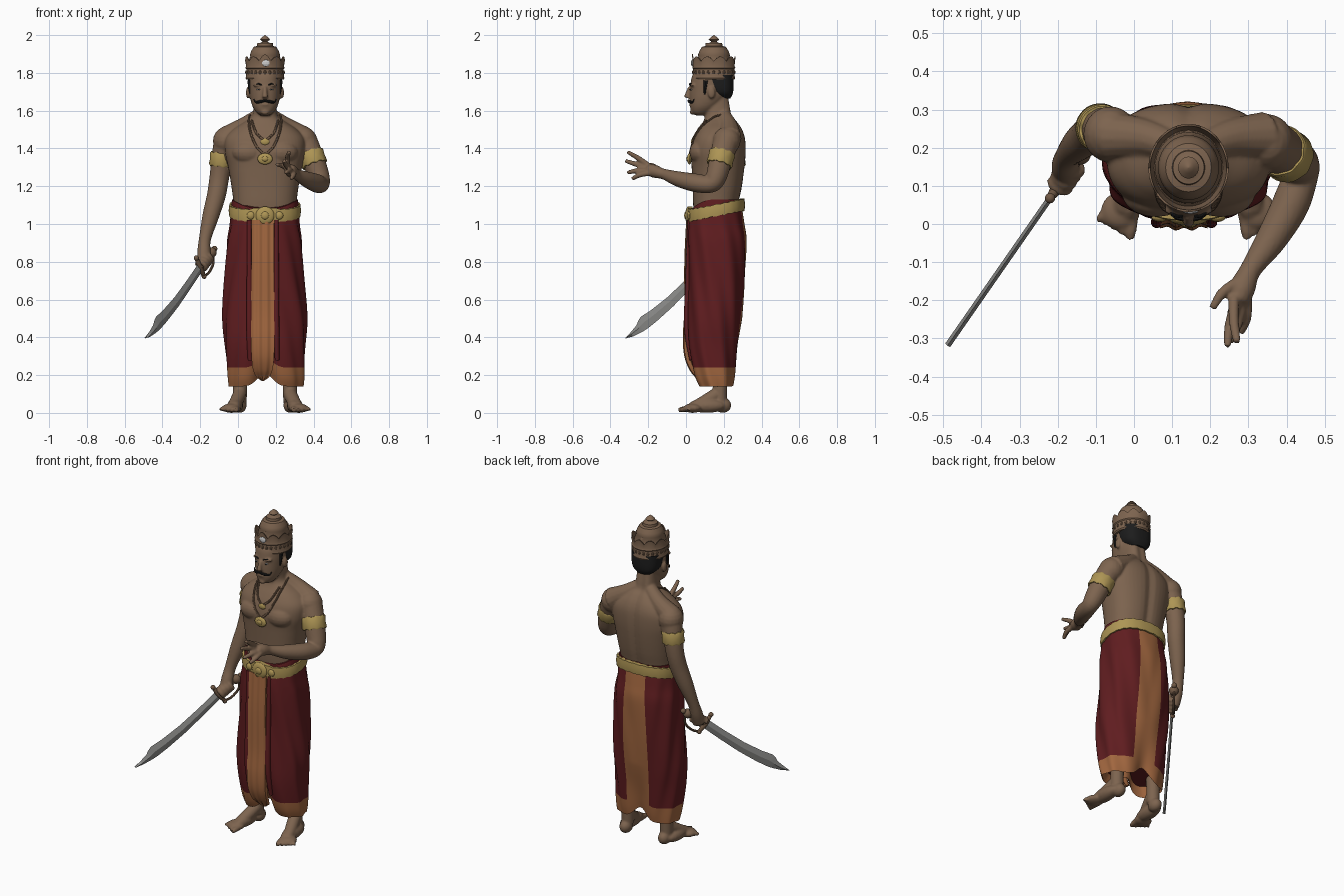
import bpy, bmesh, math
from mathutils import Vector, Matrix

CX = 0.143
def mat(name, r, g, b):
    m = bpy.data.materials.new(name)
    m.diffuse_color = (r, g, b, 1)
    return m
SKIN = mat("brown skin", .205, .127, .078)
RED = mat("dark red cloth", .115, .012, .014)
ORANGE = mat("orange border", .36, .135, .05)
GOLD = mat("gold", .42, .30, .09)
HAIR = mat("black hair", .012, .012, .012)
STEEL = mat("steel", .29, .29, .28)
BRONZE = mat("bronze", .165, .10, .06)
WHITE = mat("white", .6, .6, .6)

# ---------- helpers ----------
def spline(pts, k=6):
    pts = [Vector(p) for p in pts]
    out = []
    for i in range(len(pts) - 1):
        a, b, c, d = pts[max(i - 1, 0)], pts[i], pts[i + 1], pts[min(i + 2, len(pts) - 1)]
        for s in range(k):
            t = s / k
            out.append(.5 * (2 * b + (c - a) * t + (2 * a - 5 * b + 4 * c - d) * t * t + (3 * b - a - 3 * c + d) * t ** 3))
    return out + [pts[-1]]

def at(rows, z):
    rows = sorted(rows, key=lambda r: r[0])
    if z <= rows[0][0]: return rows[0]
    for a, b in zip(rows, rows[1:]):
        if z <= b[0]: return a.lerp(b, (z - a[0]) / max(b[0] - a[0], 1e-9))
    return rows[-1]

def skin(bm, rings, cap=True, rule=None):
    vs = [[bm.verts.new(p) for p in r] for r in rings]
    n = len(vs[0])
    for i in range(len(vs) - 1):
        for j in range(n):
            f = bm.faces.new((vs[i][j], vs[i][(j + 1) % n], vs[i + 1][(j + 1) % n], vs[i + 1][j]))
            if rule: f.material_index = rule(i, j)
    if cap:
        bm.faces.new(vs[0][::-1]); bm.faces.new(vs[-1])

def oval(cx, cy, rx, ry, e, a):
    c, s = math.cos(a), math.sin(a)
    return (cx + rx * math.copysign(abs(c) ** (2 / e), c), cy + ry * math.copysign(abs(s) ** (2 / e), s))

def loft(bm, rows, e=2.2, n=48, groove=0):
    # rows: z, front y, back y, half width; groove hollows the spine
    rings = []
    for r in spline(rows, 5):
        pts = [oval(CX, (r[1] + r[2]) / 2, r[3], (r[2] - r[1]) / 2, e, j * math.tau / n) for j in range(n)]
        rings.append([(x, y - (groove * math.exp(-((x - CX) / .025) ** 2) if y > .18 else 0), r[0]) for x, y in pts])
    skin(bm, rings)

def tube(bm, pts, n=14, k=6):
    P = spline(pts, k)
    rings, prev, u = [], None, None
    for i, p in enumerate(P):
        t = (P[min(i + 1, len(P) - 1)] - P[max(i - 1, 0)]).to_3d().normalized()
        u = t.orthogonal().normalized() if prev is None else prev.rotation_difference(t) @ u
        prev, v = t, t.cross(u)
        rings.append([p.to_3d() + (u * math.cos(a) + v * math.sin(a)) * p[3] for a in [j * math.tau / n for j in range(n)]])
    skin(bm, rings)

def ball(bm, c, r, seg=20):
    bmesh.ops.create_uvsphere(bm, u_segments=seg, v_segments=max(seg // 2, 4), radius=1,
        matrix=Matrix.Translation(c) @ Matrix.Diagonal((*r, 1)))

def lathe(bm, prof, cy, sy, n=60):
    # profile: radius, z, petal weight
    rings = []
    for r, z, w in prof:
        ring = []
        for j in range(n):
            a = j * math.tau / n
            front = math.exp(-((a - 1.5 * math.pi) / .25) ** 2)
            ring.append((CX + r * math.cos(a), cy + r * sy * math.sin(a), z + w * (.025 * abs(math.cos(5 * (a + math.pi / 2))) + .012 * front)))
        rings.append(ring)
    skin(bm, rings)

def done(name, bm, *mats, angle=40):
    bmesh.ops.recalc_face_normals(bm, faces=bm.faces[:])
    me = bpy.data.meshes.new(name)
    bm.to_mesh(me); bm.free()
    for m in mats: me.materials.append(m)
    o = bpy.data.objects.new(name, me)
    bpy.context.collection.objects.link(o)
    bpy.ops.object.select_all(action='DESELECT')
    o.select_set(True)
    bpy.context.view_layer.objects.active = o
    bpy.ops.object.shade_smooth_by_angle(angle=math.radians(angle))
    return o

# ---------- body, blended into one skin ----------
TORSO = [(1.0, .05, .27, .165), (1.1, .038, .278, .166), (1.2, .035, .298, .178), (1.3, .03, .312, .195), (1.38, .025, .318, .212),
         (1.45, .04, .315, .21), (1.5, .065, .3, .17), (1.54, .09, .275, .11), (1.57, .1, .25, .07), (1.62, .1, .24, .06), (1.68, .1, .23, .058)]
bm = bmesh.new()
loft(bm, TORSO, 2.4, groove=.012)
loft(bm, [(1.575, .05, .11, .025), (1.59, .03, .135, .045), (1.62, .022, .17, .065), (1.66, .02, .21, .077),
          (1.70, .02, .235, .082), (1.75, .025, .245, .085), (1.80, .04, .24, .08), (1.85, .09, .19, .04)])
tube(bm, [(CX, .02, 1.725, .009), (CX, .01, 1.695, .012), (CX, .004, 1.668, .016)])       # nose
ball(bm, (CX, .024, 1.632), (.022, .008, .007))                                          # lips
ball(bm, (CX, .034, 1.592), (.022, .014, .014))                                          # chin
for s in (-1, 1):
    ball(bm, (CX + s * .035, .036, 1.735), (.03, .014, .009))                            # brow
    ball(bm, (CX + s * .09, .135, 1.695), (.011, .02, .032))                             # ear
    ball(bm, (CX + s * .085, .08, 1.38), (.09, .062, .065))                              # chest
    tube(bm, [(CX + s * .035, .2, 1.57, .04), (CX + s * .11, .225, 1.515, .05), (CX + s * .2, .23, 1.455, .065)])
    # foot and ankle
    def q(x, y, z): return (CX - s * (CX - x), y, z)
    tube(bm, [(*q(.01, .18, .35), .05), (*q(.01, .18, .18), .04), (*q(.01, .18, .06), .037)])
    tube(bm, [(*q(.01, .165, .1), .036), (*q(-.01, .1, .06), .035), (*q(-.03, .04, .032), .028)])
    ball(bm, q(.01, .195, .04), (.036, .045, .04))
    ball(bm, q(-.015, .11, .038), (.042, .1, .038))
    ball(bm, q(-.035, .035, .025), (.052, .05, .025))
    for i in range(5):
        tube(bm, [(*q(-.002 - .018 * i, .03, .022), .015), (*q(-.008 - .02 * i, -.012 + .007 * i, .02), .016 - .0012 * i),
                  (*q(-.01 - .02 * i, -.04 + .013 * i, .014), .011)], 10, 3)
# lowered arm with gripping fist
D = Vector((-.32, -.46, -.415)).normalized()
H = Vector((-.17, .14, .81)) + D * .02
W = (Vector((0, 0, 1)) - D * D.z).normalized()
S = D.cross(W)
def sw(u, v, h=0): return H + D * u + W * v + S * h
tube(bm, [(-.06, .235, 1.445, .068), (-.085, .25, 1.34, .057), (-.1, .25, 1.24, .052), (-.115, .235, 1.15, .05),
          (-.145, .21, 1.04, .044), (-.175, .178, .92, .032), (-.18, .155, .85, .036), (-.178, .13, .785, .036)], 20)
ball(bm, (-.062, .235, 1.44), (.071, .074, .074))
for i in range(4):
    u = -.036 + .023 * i
    tube(bm, [(*sw(u, .026 * math.sin(a), .026 * math.cos(a)), .0125) for a in [.2 + k * .75 for k in range(7)]], 10, 3)
# raised arm with open hand
tube(bm, [(.35, .215, 1.445, .068), (.395, .185, 1.345, .062), (.43, .16, 1.25, .055), (.437, .13, 1.212, .047),
          (.41, .05, 1.218, .049), (.36, -.04, 1.238, .041), (.312, -.11, 1.262, .029), (.295, -.14, 1.27, .029)], 20)
ball(bm, (.348, .215, 1.44), (.071, .074, .074))
tube(bm, [(.3, -.13, 1.268, .028), (.283, -.17, 1.28, .035), (.272, -.205, 1.29, .027)])
for a, b, c in [((.262, -.195, 1.308), (.262, -.255, 1.35), (.27, -.31, 1.382)), ((.268, -.2, 1.295), (.25, -.27, 1.318), (.245, -.322, 1.335)),
                ((.282, -.2, 1.28), (.272, -.26, 1.282), (.252, -.31, 1.272)), ((.295, -.19, 1.27), (.295, -.245, 1.26), (.28, -.285, 1.238)),
                ((.275, -.15, 1.29), (.232, -.18, 1.31), (.205, -.222, 1.315))]:
    tube(bm, [(*a, .015), (*b, .014), (*c, .0105)], 10, 4)
body = done("body", bm, SKIN, angle=180)
m = body.modifiers.new("blend", 'REMESH')
m.mode, m.voxel_size, m.use_smooth_shade = 'VOXEL', .006, True
m = body.modifiers.new("soften", 'SMOOTH')
m.factor, m.iterations = .5, 4

# ---------- face details and hair ----------
bm = bmesh.new()
loft(bm, [(1.665, .165, .235, .045), (1.69, .13, .247, .075), (1.725, .108, .252, .087), (1.79, .09, .252, .092)], 2.5)
for s in (-1, 1):
    tube(bm, [(CX + s * .081, .105, 1.76, .012), (CX + s * .08, .1, 1.71, .008), (CX + s * .077, .1, 1.685, .004)], 8)
    tube(bm, [(CX + s * .016, .02, 1.735, .003), (CX + s * .035, .022, 1.742, .004), (CX + s * .056, .04, 1.735, .002)], 8)
    tube(bm, [(CX, .013, 1.653, .006), (CX + s * .03, .02, 1.647, .008), (CX + s * .05, .034, 1.645, .005), (CX + s * .06, .042, 1.662, .002)], 8)
    ball(bm, (CX + s * .034, .0225, 1.712), (.005, .003, .004), 10)
done("hair_and_moustache", bm, HAIR)
bm = bmesh.new()
for s in (-1, 1): ball(bm, (CX + s * .034, .028, 1.712), (.011, .006, .004), 12)
done("eye_whites", bm, WHITE)

# ---------- crown ----------
bm = bmesh.new()
lathe(bm, [(.099, 1.764, 0), (.103, 1.772, 0), (.1, 1.784, 0), (.099, 1.82, 0), (.104, 1.826, 0), (.1, 1.836, 0),
           (.105, 1.862, 1), (.1, 1.862, 1), (.09, 1.8, 0)], .147, 1.1)
lathe(bm, [(.09, 1.79, 0), (.088, 1.86, 0), (.078, 1.888, 0), (.08, 1.894, 0), (.073, 1.915, 0), (.06, 1.938, 0), (.043, 1.942, 0),
           (.041, 1.957, 0), (.02, 1.96, 0), (.013, 1.966, 0), (.027, 1.976, 0), (.014, 1.99, 0), (.001, 2.0, 0)], .148, 1.06, 40)
for i in range(24):
    a = i * math.tau / 24
    ball(bm, (CX + .098 * math.cos(a), .147 + .108 * math.sin(a), 1.803), (.008, .008, .011), 8)
done("crown", bm, SKIN)
bm = bmesh.new()
ball(bm, (CX + .005, .033, 1.852), (.022, .007, .018), 10)
done("crown_gem", bm, WHITE, angle=10)

# ---------- wrapped lower garment ----------
SK = spline([(1.13, -.032, .318, .03, .29), (1.0, -.042, .325, .012, .308), (.9, -.058, .338, .008, .32), (.7, -.07, .348, .008, .312),
             (.5, -.078, .362, .008, .295), (.35, -.068, .355, .01, .28), (.2, -.053, .35, .035, .265), (.14, -.045, .343, .06, .255)], 6)
N, M = 120, 60
def skirt_ring(zn, grow=0, fold=1):
    _, x0, x1, y0, y1 = at(SK, zn)
    cx, cy = (x0 + x1) / 2, (y0 + y1) / 2
    low = min(max((.5 - zn) / .35, 0), 1)
    ring = []
    for j in range(N):
        a = j * math.tau / N
        b = abs((a + math.pi / 2 + math.pi) % math.tau - math.pi)       # angle away from the front
        f = 1 + fold * .03 * math.sin(9 * b + 11 * zn) * min(1, (1.13 - zn) * 5)
        x, y = oval(cx, cy, ((x1 - x0) / 2 + grow) * f, ((y1 - y0) / 2 + grow) * (1 + (f - 1) * .6), 2.4, a)
        mid = math.exp(-((x - CX) / .055) ** 2) * low
        y = cy + (y - cy) * (1 - mid * (.5 if y < cy else .12))
        dip = max(0, (zn - 1.05) / .08) * .05 * max(0, -math.sin(a)) ** 2 * fold
        ring.append(Vector((x, y, zn + .07 * mid - dip)))
    return ring
bm = bmesh.new()
rings = [skirt_ring(1.13 - .99 * i / M) for i in range(M + 1)]
rings.append([Vector((p.x * .85 + CX * .15, p.y * .85 + .024, p.z + .06)) for p in rings[-1]])
skin(bm, rings, True, lambda i, j: 1 if i >= M - 6 or abs(j + .5 - N / 4) < 6 else 0)
done("draped_skirt", bm, RED, ORANGE)

# front hanging panel: z, y, half width
bm = bmesh.new()
rows = spline([(1.02, .004, .059), (.8, -.006, .059), (.55, -.006, .062), (.4, -.014, .062), (.3, -.006, .06), (.23, .02, .052), (.19, .05, .034), (.17, .065, .006)], 5)
rings = []
for z, y, w in rows:
    front = [(CX - .012 + w * t, y + .004 * math.cos(t * 9) + .006 * t * t, z) for t in [k / 8 - 1 for k in range(17)]]
    rings.append(front + [(p[0], p[1] + .022, z) for p in front[::-1]])
skin(bm, rings)
done("front_panel", bm, ORANGE)
bm = bmesh.new()
for x in (.06, .203):
    tube(bm, [(x, .02, 1.02, .012), (x, .01, .7, .014), (x, .006, .45, .016), (x + .004, .03, .28, .012)], 10)
done("panel_pleats", bm, RED)

# ---------- belt ----------
bm = bmesh.new()
base = skirt_ring(1.05, 0, 0)
rings = [[] for _ in range(5)]
for j, p in enumerate(base):
    out = (p - Vector((CX, .158, 0))); out.z = 0; out.normalize()
    zc = 1.044 + .055 * (p.y - .02) / .27
    hh = .031 + .016 * math.exp(-((p.x - CX) / .06) ** 2) * (p.y < .1) + .002 * math.cos(j * math.tau / 5)
    for r, (o, k) in zip(rings, [(-.015, -1), (.008, -1), (.012, 0), (.008, 1), (-.015, 1)]):
        r.append((p.x + out.x * o, p.y + out.y * o, zc + k * hh))
skin(bm, rings, False)
ball(bm, (CX, .012, 1.045), (.05, .016, .048))
ball(bm, (CX, .0, 1.045), (.022, .010, .022), 12)
for s in (-1, 1): ball(bm, (CX + s * .075, .017, 1.045), (.022, .012, .022), 12)
done("belt", bm, GOLD)

# ---------- armbands ----------
for name, c, ax, r in [("lowered_armband", (-.086, .25, 1.342), (.1, -.06, 1), .061), ("raised_armband", (.395, .184, 1.345), (-.35, .26, 1), .066)]:
    bm = bmesh.new()
    R = Vector((0, 0, 1)).rotation_difference(Vector(ax)).to_matrix()
    rings = [[Vector(c) + R @ Vector(((r + o) * math.cos(a), (r + o) * math.sin(a), k * (.036 + .003 * math.cos(9 * a)))) for a in
              [j * math.tau / 72 for j in range(72)]] for o, k in [(-.012, -1), (0, -1), (.004, -.8), (.001, 0), (.004, .8), (0, 1), (-.012, 1)]]
    skin(bm, rings, False)
    done(name, bm, GOLD)

# ---------- necklace ----------
def chest_y(x, z):
    _, y0, y1, rx = at([Vector(t) for t in TORSO], z)
    y = (y0 + y1) / 2 - (y1 - y0) / 2 * max(0, 1 - abs(x / rx) ** 2.4) ** (1 / 2.4)
    k = 1 - ((abs(x) - .085) / .09) ** 2 - ((z - 1.38) / .065) ** 2
    return min(y, .08 - .062 * math.sqrt(k)) if k > 0 else y
bm = bmesh.new()
for pts, k in [([(.085, 1.535), (.075, 1.48), (.045, 1.41), (0, 1.365)], 12), ([(.07, 1.545), (.045, 1.48), (0, 1.44)], 12)]:
    for s in (-1, 1):
        for x, z in spline(pts, k): ball(bm, (CX + s * x, chest_y(x, z) - .003, z), (.007, .006, .007), 8)
for s in (-1, 1):
    tube(bm, [(CX + s * .087, .11, 1.54, .005), (CX + s * .083, .16, 1.572, .005), (CX + s * .062, .225, 1.58, .004)], 8)
done("necklace_beads", bm, BRONZE)
bm = bmesh.new()
ball(bm, (CX, .018, 1.345), (.04, .012, .03))
ball(bm, (CX, .009, 1.345), (.018, .008, .014), 12)
ball(bm, (CX, chest_y(0, 1.435) - .002, 1.435), (.024, .008, .018), 14)
done("pendants", bm, GOLD)

# ---------- sword ----------
bm = bmesh.new()
blade = [(.03, .027, -.026), (.18, .018, -.038), (.33, .014, -.047), (.46, .022, -.047), (.53, .033, -.043), (.555, .026, -.04), (.58, .013, -.035), (.63, .006, -.022), (.675, .001, -.002)]
skin(bm, [[sw(u, a), sw(u, (a + b) / 2, .008), sw(u, b), sw(u, (a + b) / 2, -.008)] for u, a, b in blade])
done("sword_blade", bm, STEEL, angle=15)
bm = bmesh.new()
tube(bm, [(*sw(-.1, 0), .013), (*sw(.05, 0), .017)], 12)
tube(bm, [(*sw(.045, -.058), .01), (*sw(.047, 0), .016), (*sw(.045, .058), .01)], 10)
tube(bm, [(*sw(.045, -.058), .007), (*sw(.0, -.07), .007), (*sw(-.06, -.058), .007), (*sw(-.09, -.02), .006)], 8)
for u, v, r in [(.045, -.06, .014), (.045, .06, .014), (-.085, 0, .028), (-.118, 0, .016)]:
    ball(bm, sw(u, v), (r, r, r), 14)
done("sword_hilt", bm, BRONZE)
